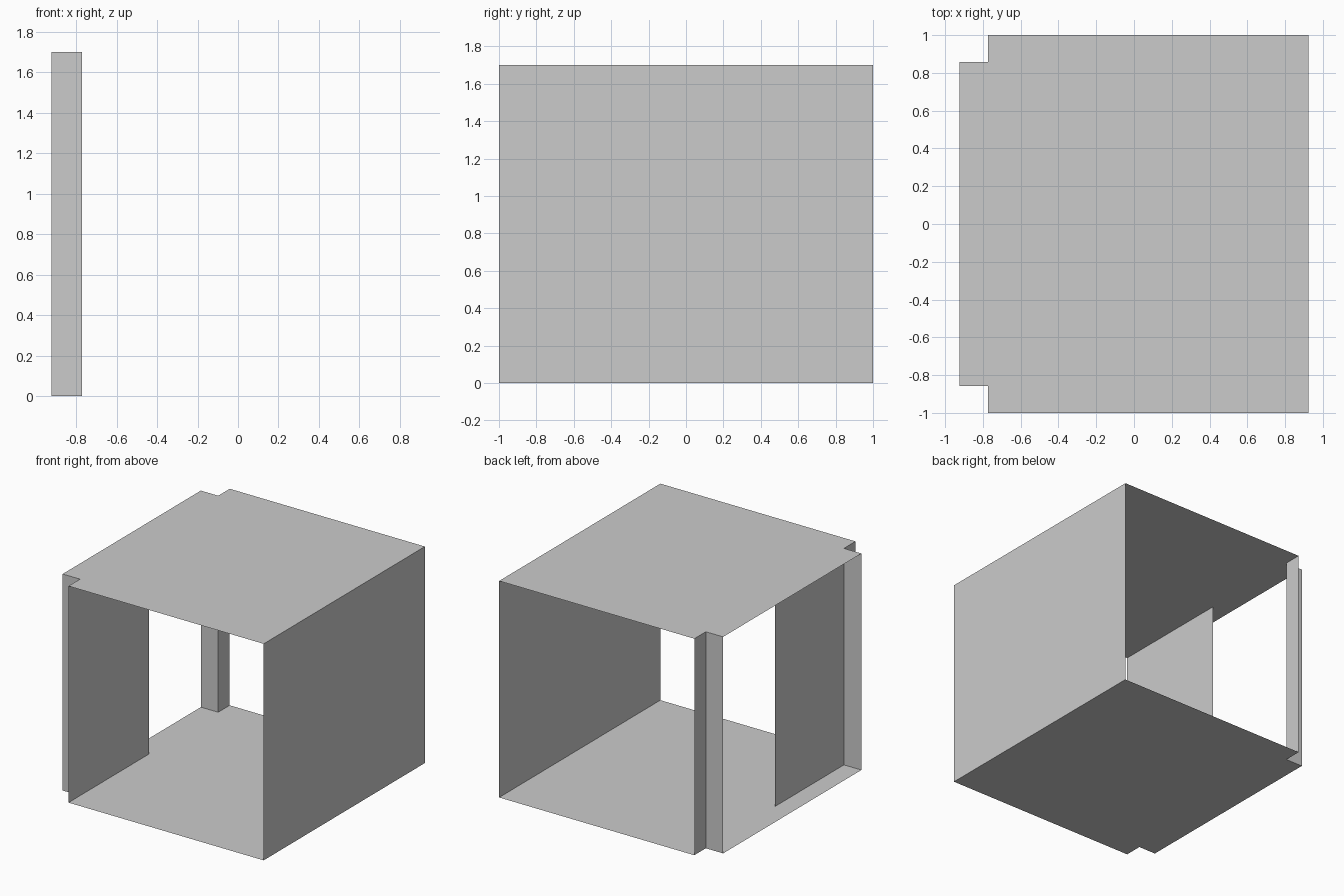
import bpy

if "Cube" in bpy.data.objects:
    bpy.data.objects.remove(bpy.data.objects["Cube"])

HEIGHT = 1.70
X_OUT, X_IN = 0.923, -0.772   # outer side, inner line of the left wall
Y_END, Y_BAY = 1.0, 0.857     # ends of the room, ends of the left bay


def sheet(name, points):
    """A single flat face."""
    mesh = bpy.data.meshes.new(name)
    mesh.from_pydata(points, [], [range(len(points))])
    obj = bpy.data.objects.new(name, mesh)
    bpy.context.collection.objects.link(obj)
    return obj


def wall(name, start, end):
    """A full-height upright sheet between two plan points."""
    a, b = start, end
    return sheet(name, [(*a, 0), (*b, 0), (*b, HEIGHT), (*a, HEIGHT)])


# Floor and ceiling share the notched plan
plan = [(X_IN, -Y_END), (X_OUT, -Y_END), (X_OUT, Y_END), (X_IN, Y_END),
        (X_IN, Y_BAY), (-X_OUT, Y_BAY), (-X_OUT, -Y_BAY), (X_IN, -Y_BAY)]
sheet("floor", [(x, y, 0) for x, y in reversed(plan)])
sheet("ceiling", [(x, y, HEIGHT) for x, y in plan])

# Solid right wall
wall("right_wall", (X_OUT, -Y_END), (X_OUT, Y_END))

# Left wall: front half panel, short rear return, opening between
wall("left_front_panel", (X_IN, 0), (X_IN, -Y_END))
wall("left_rear_return", (X_IN, Y_END), (X_IN, Y_BAY))

# Bay cheeks at both ends of the left side
wall("bay_cheek_front", (-X_OUT, -Y_BAY), (X_IN, -Y_BAY))
wall("bay_cheek_rear", (X_IN, Y_BAY), (-X_OUT, Y_BAY))
